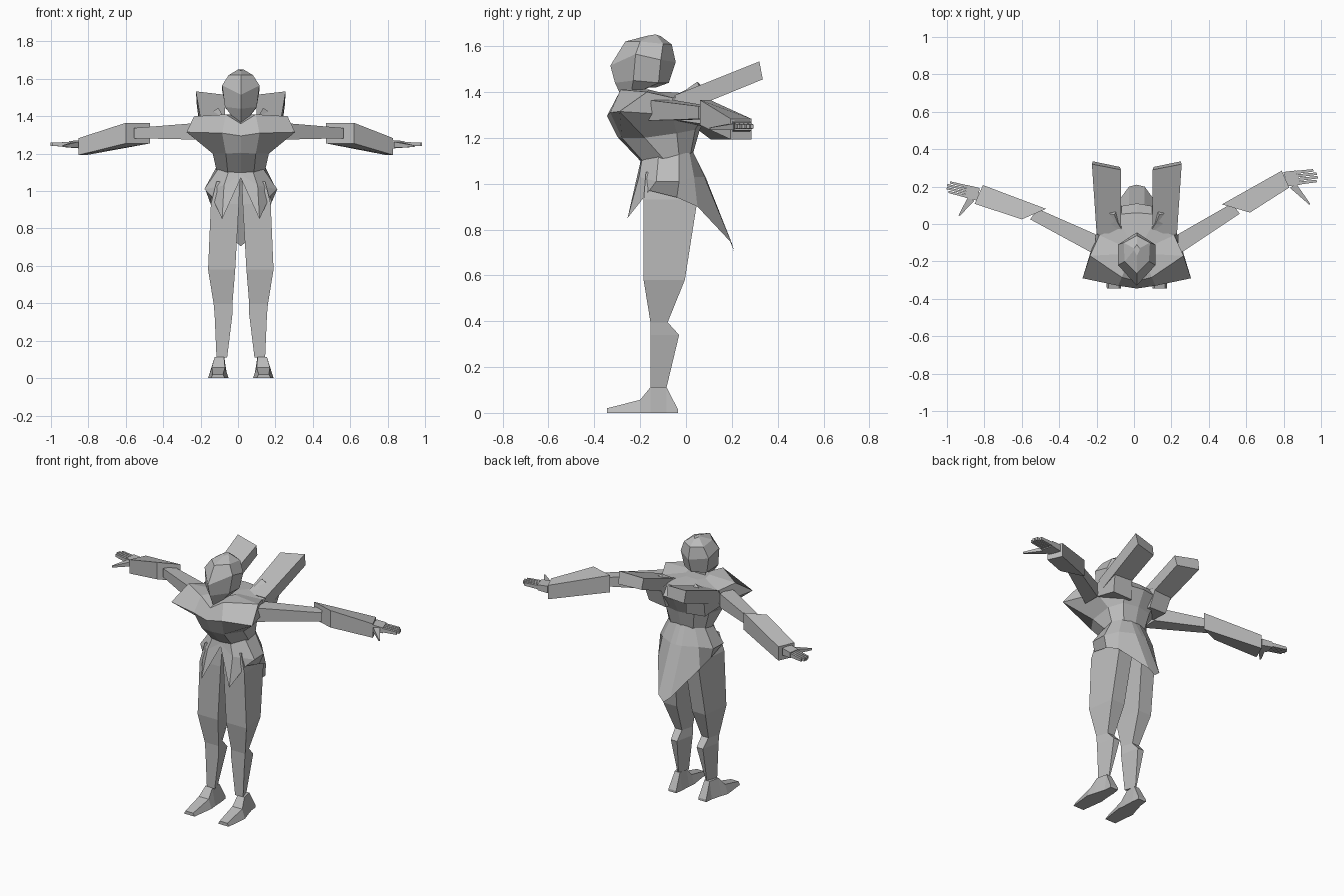
import bpy, bmesh
from mathutils import Vector as V

CX = 0.015  # body centre line
grey = bpy.data.materials.new("plain grey")
grey.diffuse_color = (0.5, 0.5, 0.5, 1)


def loft(name, rings, cap_start=True, cap_end=True):
    """Skin a list of equal-length point rings."""
    bm = bmesh.new()
    vs = [[bm.verts.new(p) for p in r] for r in rings]
    n = len(vs[0])
    for a, b in zip(vs, vs[1:]):
        for i in range(n):
            j = (i + 1) % n
            bm.faces.new((a[i], a[j], b[j], b[i]))
    if cap_start:
        bm.faces.new(vs[0][::-1])
    if cap_end:
        bm.faces.new(vs[-1])
    bmesh.ops.recalc_face_normals(bm, faces=bm.faces)
    me = bpy.data.meshes.new(name)
    bm.to_mesh(me)
    bm.free()
    me.materials.append(grey)
    ob = bpy.data.objects.new(name, me)
    bpy.context.collection.objects.link(ob)
    return ob


def sym(half):
    """Close a half outline (front centre to back centre) by mirroring."""
    right = [(CX + x, y, z) for x, y, z in half]
    left = [(CX - x, y, z) for x, y, z in half[-2:0:-1]]
    return right + left


def beam(name, *sections):
    """Box-like tube; each section is (centre, half side vector xy, height)."""
    rings = []
    for c, s, h in sections:
        c, s, u = V(c), V((s[0], s[1], 0)), V((0, 0, h / 2))
        rings.append([c - s - u, c + s - u, c + s + u, c - s + u])
    return loft(name, rings)


# Torso with flared chest plate
loft("torso", [sym(r) for r in (
    [(0, -.20, 1.10), (.07, -.19, 1.10), (.13, -.10, 1.11), (.13, -.03, 1.12), (.08, .02, 1.13), (0, .03, 1.13)],
    [(0, -.30, 1.205), (.08, -.28, 1.2), (.15, -.18, 1.2), (.15, -.04, 1.22), (.10, .04, 1.235), (0, .06, 1.235)],
    [(0, -.345, 1.295), (.10, -.33, 1.31), (.29, -.29, 1.315), (.22, -.06, 1.30), (.12, .09, 1.33), (0, .11, 1.33)],
    [(0, -.305, 1.36), (.08, -.285, 1.41), (.25, -.17, 1.40), (.20, -.06, 1.375), (.12, .05, 1.39), (0, .06, 1.39)],
    [(0, -.23, 1.38), (.05, -.21, 1.41), (.07, -.16, 1.41), (.07, -.12, 1.40), (.04, -.08, 1.40), (0, -.08, 1.40)],
)])

# Coat skirt: pointed front flaps, hips and a long tail
loft("coat_skirt", [sym(r) for r in (
    [(0, -.195, 1.12), (.06, -.19, 1.12), (.12, -.12, 1.12), (.13, -.03, 1.13), (.09, .015, 1.135), (.03, .03, 1.14), (0, .03, 1.14)],
    [(0, -.20, 1.09), (.09, -.205, 1.03), (.195, -.13, 1.01), (.19, -.03, 1.01), (.13, .035, 1.03), (.04, .08, 1.03), (0, .085, 1.03)],
    [(0, -.20, 1.07), (.10, -.255, .85), (.155, -.16, .97), (.165, -.04, .94), (.15, .05, .90), (.042, .20, .74), (0, .21, .705)],
)], False, False)

# Head and neck
loft("head", [sym(r) for r in (
    [(0, -.275, 1.365), (.04, -.24, 1.39), (.05, -.16, 1.42), (0, -.13, 1.42)],
    [(0, -.31, 1.44), (.085, -.23, 1.45), (.08, -.12, 1.44), (0, -.075, 1.44)],
    [(0, -.33, 1.515), (.1, -.22, 1.565), (.1, -.11, 1.54), (0, -.045, 1.53)],
    [(0, -.265, 1.62), (.065, -.2, 1.62), (.07, -.1, 1.61), (0, -.062, 1.607)],
    [(0, -.17, 1.645), (.015, -.14, 1.65), (.015, -.13, 1.65), (0, -.11, 1.643)],
)])
beam("neck", ((CX, -.15, 1.40), (.05, 0), .08), ((CX, -.15, 1.44), (.045, 0), .08))


def quad(s, xi, xo, yf, yb, z, inset=.025):
    return [(CX + s * x, y, z) for x, y in
            ((xi, yf), (xo, yf), (xo - inset, yb), (xi + inset, yb))]


def upright(s, x0, x1, y, z0, z1, pinch=.0):
    return [(CX + s * x, y, z) for x, z in
            ((x0, z0), (x1, z0), (x1 - pinch, z1), (x0 + pinch, z1))]


for side, s in (("left", -1), ("right", 1)):
    # Leg with knee and calf bump
    loft(side + "_leg", [quad(s, *r) for r in (
        (.005, .13, -.175, .0, 1.05), (.01, .16, -.185, .05, .93),
        (.03, .175, -.185, -.005, .58), (.045, .145, -.155, -.08, .395),
        (.045, .14, -.155, -.03, .34), (.073, .13, -.155, -.085, .11))])
    # Pointed shoe
    loft(side + "_foot", [upright(s, *r) for r in (
        (.085, .16, -.345, 0, .02, .01), (.065, .175, -.20, 0, .057, .02),
        (.07, .16, -.155, 0, .112, .02), (.073, .14, -.085, 0, .112, .015),
        (.08, .135, -.035, 0, .015, .0))])
    # Back shoulder block
    loft(side + "_back_block", [[(CX + s * x, y, z) for x, y, z in r] for r in (
        ((.06, -.06, 1.27), (.215, -.06, 1.28), (.20, .07, 1.26), (.07, .08, 1.25)),
        ((.06, -.06, 1.38), (.215, -.06, 1.375), (.215, .10, 1.36), (.09, .11, 1.38)),
        ((.10, .0, 1.41), (.17, .0, 1.40), (.17, .06, 1.41), (.12, .05, 1.445)))])
    # Thruster box sloping up and back
    loft(side + "_thruster", [[(CX + s * x, y, z) for x, y, z in r] for r in (
        ((.085, -.02, 1.31), (.215, -.02, 1.31), (.215, -.05, 1.385), (.085, -.05, 1.385)),
        ((.09, .305, 1.445), (.235, .335, 1.455), (.24, .32, 1.533), (.085, .29, 1.515)))])

# Arms, posed a little differently on each side:
# shoulder, elbow, elbow half side, wrist, wrist half side, finger tips, tip half side, thumb base, thumb tip
poses = {
    "right": ((.235, -.11), (.545, .083), (.075, -.022), (.81, .24), (.02, -.045),
              (.98, .26), (.012, -.038), (.85, .205), (.94, .105)),
    "left": ((-.205, -.11), (-.535, .053), (-.065, -.028), (-.83, .158), (-.022, -.05),
             (-1.0, .20), (-.005, -.034), (-.87, .135), (-.935, .045)),
}
for side, (sh, el, els, wr, wrs, tip, tips, tb, tt) in poses.items():
    sg = 1 if side == "right" else -1
    beam(side + "_upper_arm", ((*sh, 1.32), (0, -.055), .09),
         ((*el, 1.31), (sg * .02, -.028), .055))
    beam(side + "_gauntlet", ((*el, 1.31), els, .11), ((*wr, 1.238), wrs, .09))
    # Palm and four fingers
    w, t, sv = V(wr), V(tip), V(tips)
    mid = w.lerp(t, .4)
    beam(side + "_palm", ((*w, 1.25), sv, .045), ((*mid, 1.25), sv, .035))
    for k in range(4):
        off = sv * (-.75 + .5 * k)
        reach = t if k in (1, 2) else w.lerp(t, .93)
        beam(f"{side}_finger_{k + 1}", ((*(mid + off), 1.25), sv * .21, .025),
             ((*(reach + off), 1.25), sv * .17, .018))
    beam(side + "_thumb", ((*tb, 1.248), (sg * .016, .012), .03),
         ((*tt, 1.24), (sg * .003, .002), .01))
